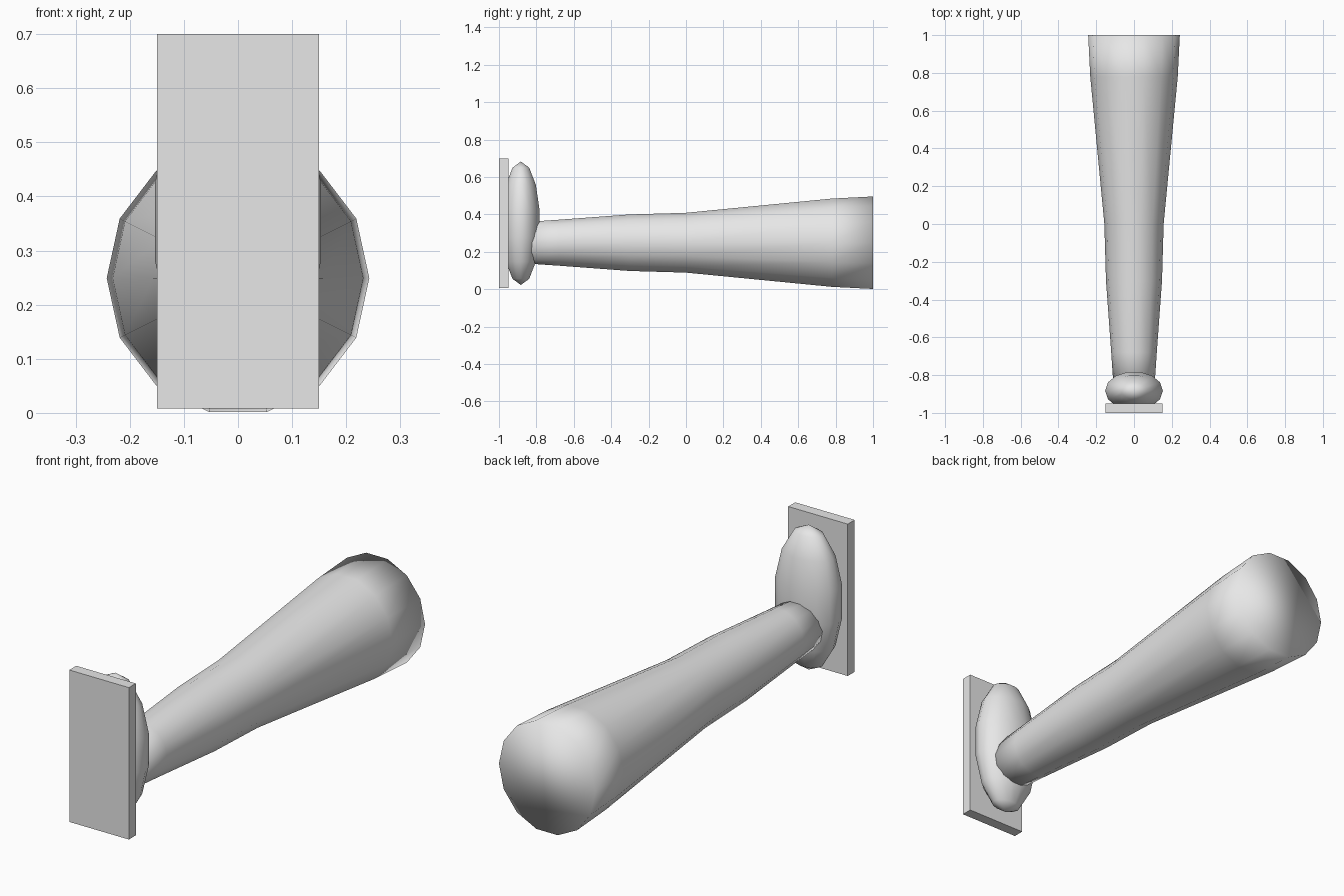
import bpy
import bmesh
import math
from mathutils import Matrix

SIDES = 14

default = bpy.data.objects.get("Cube")
if default:
    bpy.data.objects.remove(default, do_unlink=True)

grey = bpy.data.materials.new("light_grey")
grey.use_nodes = True
colour = (0.8, 0.8, 0.8, 1)
grey.diffuse_color = colour
grey.node_tree.nodes["Principled BSDF"].inputs["Base Color"].default_value = colour


def finish(bm, name, smooth):
    """Turn a bmesh into a named object with the shared material."""
    bmesh.ops.recalc_face_normals(bm, faces=bm.faces)
    for face in bm.faces:
        face.smooth = smooth
    mesh = bpy.data.meshes.new(name)
    bm.to_mesh(mesh)
    bm.free()
    mesh.materials.append(grey)
    obj = bpy.data.objects.new(name, mesh)
    bpy.context.collection.objects.link(obj)
    return obj


# Flat mounting plate
bm = bmesh.new()
bmesh.ops.create_cube(bm, size=1, matrix=Matrix.Translation((0, -0.975, 0.354))
                      @ Matrix.Diagonal((0.3, 0.05, 0.692, 1)))
finish(bm, "mounting_plate", False)

# Oval boss partly sunk into the plate, with one vertex row facing the tube
bm = bmesh.new()
bmesh.ops.create_uvsphere(bm, u_segments=SIDES, v_segments=7, radius=1,
                          matrix=Matrix.Translation((0, -0.883, 0.353))
                          @ Matrix.Diagonal((0.157, 0.105, 0.33, 1))
                          @ Matrix.Rotation(math.pi / 2, 4, "Z"))
finish(bm, "oval_boss", True)

# Tapered shaft: (y position, radius) for each ring, closed at both ends
profile = [(-0.88, 0.112), (-0.68, 0.126), (-0.3, 0.155),
           (0, 0.164), (0.78, 0.242), (1, 0.2535)]
bm = bmesh.new()
rings = []
for y, radius in profile:
    ring = []
    for i in range(SIDES):
        a = math.tau * i / SIDES
        ring.append(bm.verts.new((0.957 * radius * math.cos(a), y,
                                  0.249 + radius * math.sin(a))))
    rings.append(ring)
for near, far in zip(rings, rings[1:]):
    for i in range(SIDES):
        j = (i + 1) % SIDES
        bm.faces.new((near[i], near[j], far[j], far[i]))
bm.faces.new(rings[0])
bm.faces.new(rings[-1])
finish(bm, "tapered_shaft", True)
